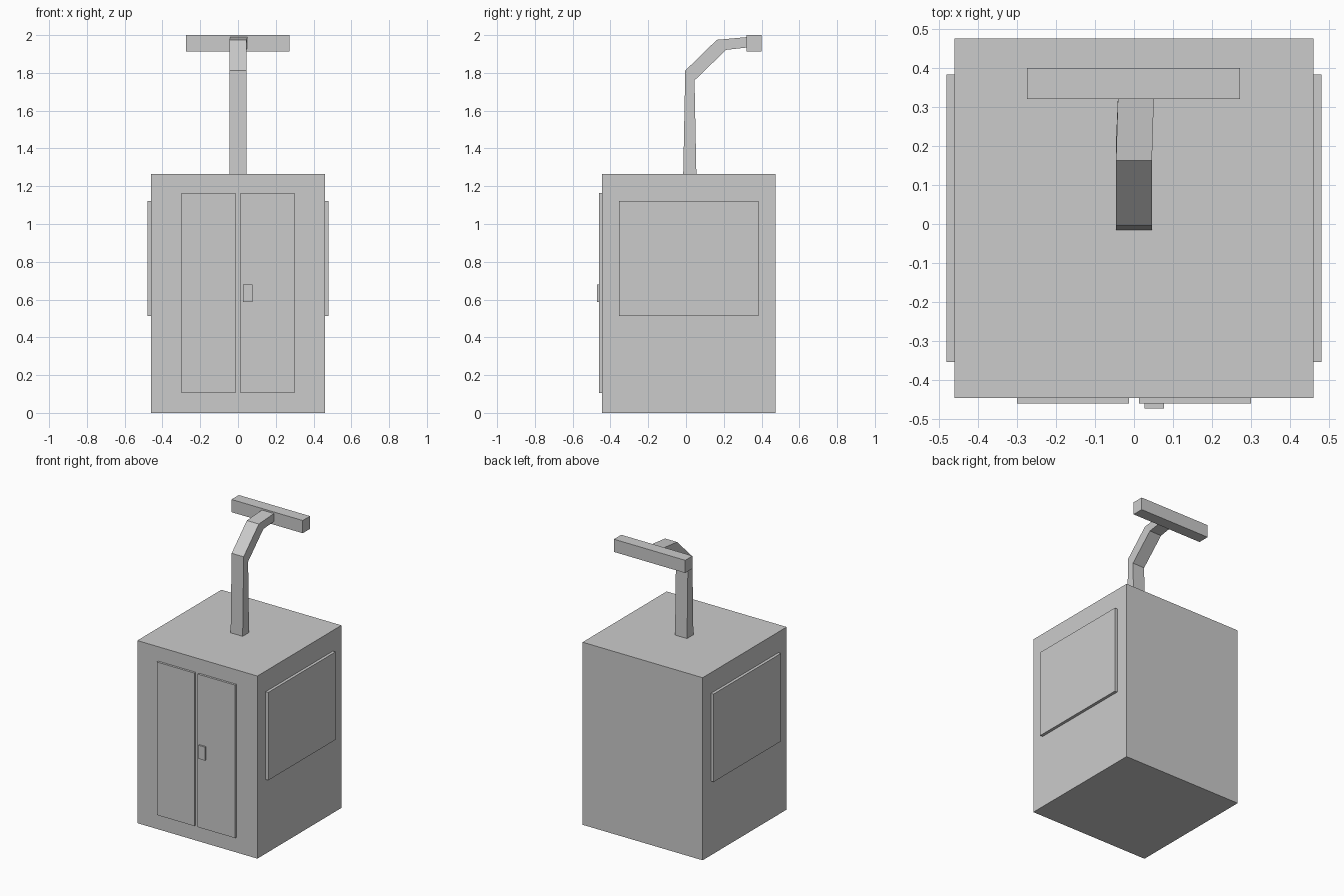
import bpy, bmesh

if "Cube" in bpy.data.objects:
    bpy.data.objects.remove(bpy.data.objects["Cube"], do_unlink=True)

grey = bpy.data.materials.new("plain grey")
grey.use_nodes = True
colour = (0.6, 0.6, 0.6, 1)
grey.diffuse_color = colour
grey.node_tree.nodes["Principled BSDF"].inputs["Base Color"].default_value = colour


def finish(name, bm):
    bmesh.ops.recalc_face_normals(bm, faces=bm.faces)
    mesh = bpy.data.meshes.new(name)
    bm.to_mesh(mesh)
    bm.free()
    mesh.materials.append(grey)
    obj = bpy.data.objects.new(name, mesh)
    bpy.context.collection.objects.link(obj)
    return obj


def box(name, xs, ys, zs):
    bm = bmesh.new()
    bmesh.ops.create_cube(bm, size=1)
    for v in bm.verts:
        v.co = [r[0] if c < 0 else r[1] for c, r in zip(v.co, (xs, ys, zs))]
    return finish(name, bm)


# Cabinet body
box("cabinet", (-0.46, 0.46), (-0.445, 0.475), (0, 1.265))

# Double doors and side panels
for side, s in (("left", 1), ("right", -1)):
    box(side + "_door", sorted((s * 0.013, s * 0.3)), (-0.46, -0.44), (0.105, 1.165))
    box(side + "_side_panel", sorted((s * 0.45, s * 0.48)), (-0.354, 0.383), (0.513, 1.122))

# Door handle
box("door_handle", (0.027, 0.077), (-0.472, -0.455), (0.587, 0.68))

# Bent square mast: rings of (front y, front z, back y, back z, x shift)
rings = [(-0.015, 1.255, 0.055, 1.255, 0),
         (-0.004, 1.812, 0.045, 1.76, 0),
         (0.163, 1.975, 0.212, 1.922, 0),
         (0.33, 1.99, 0.33, 1.935, 0.005)]
bm = bmesh.new()
loops = []
for fy, fz, by, bz, dx in rings:
    points = ((-1, fy, fz), (1, fy, fz), (1, by, bz), (-1, by, bz))
    loops.append([bm.verts.new((s * 0.046 + dx, y, z)) for s, y, z in points])
for a, b in zip(loops, loops[1:]):
    for i in range(4):
        j = (i + 1) % 4
        bm.faces.new((a[i], a[j], b[j], b[i]))
bm.faces.new(loops[0])
bm.faces.new(loops[-1])
finish("bent_mast", bm)

# Crossbar on the mast head
box("crossbar", (-0.274, 0.272), (0.32, 0.4), (1.912, 2.0))
